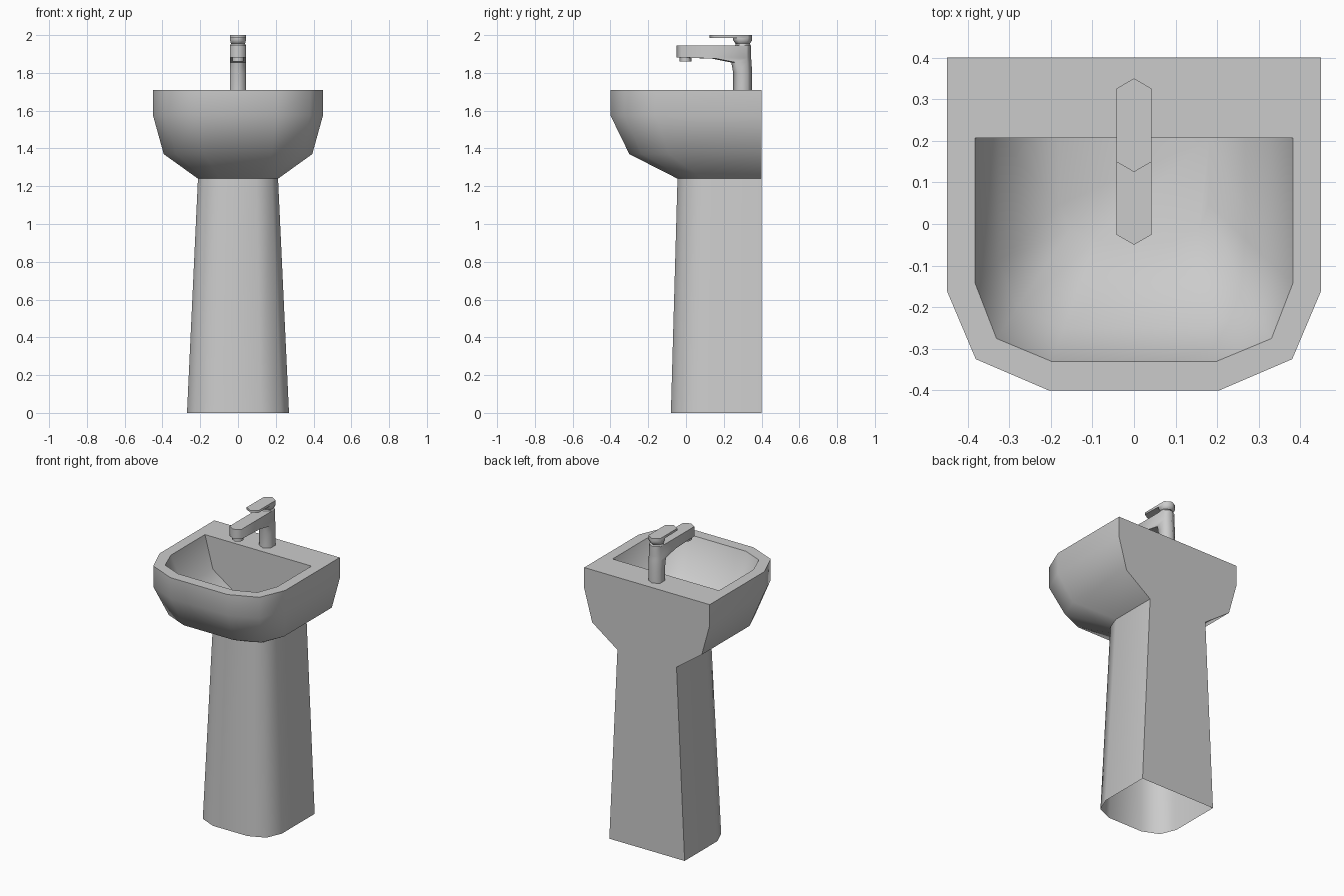
import bpy, bmesh, math

if "Cube" in bpy.data.objects:
    bpy.data.objects.remove(bpy.data.objects["Cube"])


def loft(name, rings, angle, cap_start=False, cap_end=False):
    """Skin a stack of equal-sized point rings."""
    bm = bmesh.new()
    loops = [[bm.verts.new(p) for p in ring] for ring in rings]
    for a, b in zip(loops, loops[1:]):
        n = len(a)
        for i in range(n):
            j = (i + 1) % n
            bm.faces.new((a[i], a[j], b[j], b[i]))
    if cap_start:
        bm.faces.new(loops[0][::-1])
    if cap_end:
        bm.faces.new(loops[-1])
    mesh = bpy.data.meshes.new(name)
    bm.to_mesh(mesh)
    bm.free()
    obj = bpy.data.objects.new(name, mesh)
    bpy.context.collection.objects.link(obj)
    bpy.ops.object.select_all(action='DESELECT')
    obj.select_set(True)
    bpy.context.view_layer.objects.active = obj
    bpy.ops.object.shade_smooth_by_angle(angle=math.radians(angle))
    return obj


OUTER = [(1, 0), (1, 0.7), (0.845, 0.906), (0.455, 1)]
INNER = [(1, 0), (1, 0.65), (0.865, 0.898), (0.52, 1)]


def d_ring(z, width, front, back=0.4, shape=OUTER):
    """Flat-backed outline with a faceted front, counterclockwise."""
    half = [(x * width, back + t * (front - back), z) for x, t in shape]
    return [(-x, y, z) for x, y, z in half] + half[::-1]


def hex_ring(z, y0, y1, w=0.042):
    """Stretched hexagon with its points on the y axis."""
    t = w * 0.58
    return [(0, y0, z), (w, y0 + t, z), (w, y1 - t, z),
            (0, y1, z), (-w, y1 - t, z), (-w, y0 + t, z)]


# Pedestal, open at the floor
loft("pedestal", [d_ring(0, 0.27, -0.08), d_ring(1.24, 0.212, -0.045)], 45)

# Basin: outer shell, flat rim, then down into the bowl
loft("basin", [
    d_ring(1.24, 0.212, -0.045),
    d_ring(1.37, 0.393, -0.30),
    d_ring(1.575, 0.45, -0.40),
    d_ring(1.71, 0.45, -0.40),
    d_ring(1.71, 0.382, -0.33, 0.207, INNER),
    d_ring(1.50, 0.325, -0.25, 0.207, INNER),
    d_ring(1.40, 0.18, -0.04, 0.207, INNER),
], 45, cap_end=True)

# Tap body, flaring under and out into the spout
loft("tap_body", [
    hex_ring(1.71, 0.25, 0.35),
    hex_ring(1.80, 0.25, 0.35),
    hex_ring(1.855, 0.24, 0.347),
    hex_ring(1.875, 0.14, 0.345),
    hex_ring(1.882, -0.05, 0.345),
    hex_ring(1.945, -0.05, 0.343),
    hex_ring(1.945, 0.26, 0.343),
    hex_ring(1.957, 0.265, 0.335, 0.036),
], 62, cap_start=True, cap_end=True)

# Nozzle under the spout tip
loft("tap_nozzle", [hex_ring(1.86, -0.035, 0.03, 0.03),
                    hex_ring(1.89, -0.035, 0.03, 0.03)], 62,
     cap_start=True, cap_end=True)

# Lever handle on a short flared neck
loft("tap_handle", [
    hex_ring(1.95, 0.265, 0.335, 0.036),
    hex_ring(1.972, 0.25, 0.35),
    hex_ring(1.984, 0.25, 0.35),
    hex_ring(1.986, 0.125, 0.35),
    hex_ring(2.0, 0.125, 0.35),
], 62, cap_start=True, cap_end=True)
